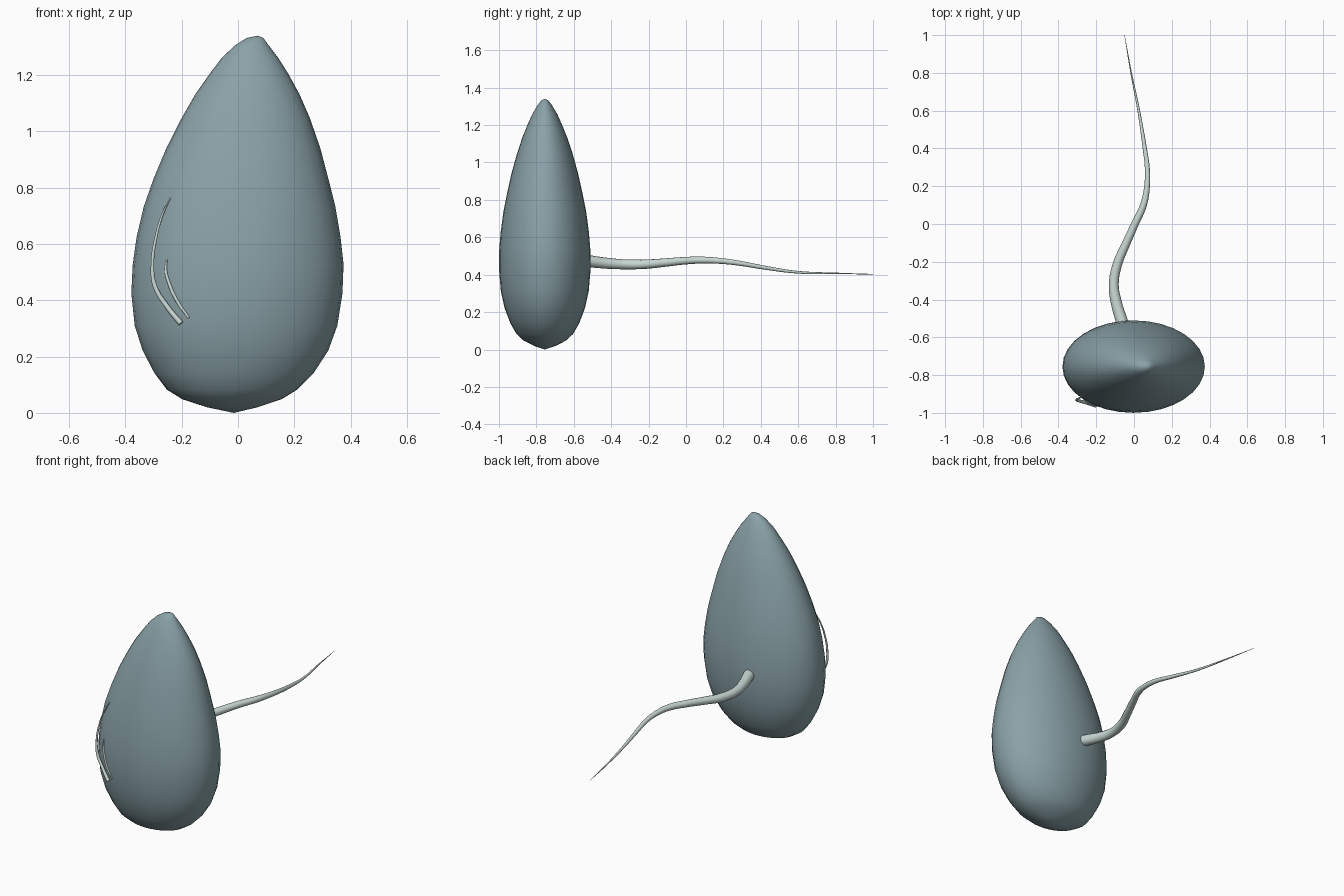
import bpy, bmesh, math

if "Cube" in bpy.data.objects:
    bpy.data.objects.remove(bpy.data.objects["Cube"])


def material(name, color):
    m = bpy.data.materials.new(name)
    m.diffuse_color = (*color, 1.0)
    m.use_nodes = True
    m.node_tree.nodes["Principled BSDF"].inputs["Base Color"].default_value = m.diffuse_color
    return m


BODY = material("blue grey", (0.254, 0.362, 0.392))
PALE = material("pale grey", (0.58, 0.68, 0.65))

CY, DEPTH = -0.755, 0.652   # body centre in y, depth to width ratio

# Egg-shaped body: height, left edge, right edge of each ring
RINGS = [
    (0.02, -0.11, 0.07), (0.048, -0.197, 0.154), (0.083, -0.253, 0.211),
    (0.14, -0.296, 0.268), (0.222, -0.339, 0.321), (0.31, -0.367, 0.353),
    (0.424, -0.379, 0.371), (0.527, -0.374, 0.375), (0.626, -0.36, 0.364),
    (0.732, -0.335, 0.346), (0.832, -0.30, 0.321), (0.942, -0.254, 0.292),
    (1.048, -0.2, 0.255), (1.133, -0.151, 0.218), (1.204, -0.101, 0.179),
    (1.261, -0.058, 0.143), (1.307, -0.009, 0.108), (1.332, 0.031, 0.09),
]
SIDES = 32


def front_y(x, z):
    """Depth of the body's front surface at x, z."""
    for (z0, l0, r0), (z1, l1, r1) in zip(RINGS, RINGS[1:]):
        if z0 <= z <= z1:
            t = (z - z0) / (z1 - z0)
            left, right = l0 + t * (l1 - l0), r0 + t * (r1 - r0)
            half = (right - left) / 2
            u = (x - (left + right) / 2) / half
            return CY - half * DEPTH * math.sqrt(max(0, 1 - u * u))
    return CY


def make_body():
    bm = bmesh.new()
    loops = []
    for z, left, right in RINGS:
        c, h = (left + right) / 2, (right - left) / 2
        angles = [2 * math.pi * i / SIDES for i in range(SIDES)]
        loops.append([bm.verts.new((c + h * math.cos(a),
                                    CY + h * DEPTH * math.sin(a), z)) for a in angles])
    bottom = bm.verts.new((-0.015, CY, 0.0))
    top = bm.verts.new((0.07, CY, 1.34))
    for i in range(SIDES):
        j = (i + 1) % SIDES
        for a, b in zip(loops, loops[1:]):
            bm.faces.new((a[i], a[j], b[j], b[i]))
        bm.faces.new((bottom, loops[0][j], loops[0][i]))
        bm.faces.new((top, loops[-1][i], loops[-1][j]))
    for f in bm.faces:
        f.smooth = True
    mesh = bpy.data.meshes.new("body")
    bm.to_mesh(mesh)
    bm.free()
    mesh.materials.append(BODY)
    bpy.context.collection.objects.link(bpy.data.objects.new("body", mesh))


def make_tube(name, points):
    """Tapered smooth tube through (x, y, z, radius) points."""
    curve = bpy.data.curves.new(name, "CURVE")
    curve.dimensions = "3D"
    curve.bevel_depth = 1.0
    curve.bevel_resolution = 4
    curve.resolution_u = 6
    curve.use_fill_caps = True
    spline = curve.splines.new("BEZIER")
    spline.bezier_points.add(len(points) - 1)
    for bp, (x, y, z, r) in zip(spline.bezier_points, points):
        bp.co = (x, y, z)
        bp.radius = r
        bp.handle_left_type = bp.handle_right_type = "AUTO"
    curve.materials.append(PALE)
    ob = bpy.data.objects.new(name, curve)
    bpy.context.collection.objects.link(ob)
    bpy.ops.object.select_all(action="DESELECT")
    ob.select_set(True)
    bpy.context.view_layer.objects.active = ob
    bpy.ops.object.convert(target="MESH")
    bpy.ops.object.shade_smooth_by_angle(angle=math.radians(45))


make_body()

# Long wavy tail
make_tube("tail", [
    (-0.063, -0.52, 0.472, 0.032), (-0.095, -0.41, 0.46, 0.029),
    (-0.107, -0.32, 0.455, 0.026), (-0.09, -0.22, 0.456, 0.025),
    (-0.04, -0.1, 0.466, 0.022), (0.005, 0.0, 0.475, 0.020),
    (0.05, 0.1, 0.478, 0.018), (0.069, 0.2, 0.472, 0.015),
    (0.07, 0.3, 0.459, 0.013), (0.057, 0.4, 0.441, 0.011),
    (0.025, 0.6, 0.413, 0.007), (-0.015, 0.8, 0.407, 0.004),
    (-0.05, 1.0, 0.403, 0.001),
])

# Outer whisker arching off the front
make_tube("outer_whisker", [
    (-0.203, -0.962, 0.318, 0.010), (-0.25, -0.947, 0.375, 0.009),
    (-0.295, -0.935, 0.45, 0.008), (-0.304, -0.93, 0.525, 0.006),
    (-0.29, -0.922, 0.63, 0.005), (-0.27, -0.91, 0.70, 0.004),
    (-0.24, -0.897, 0.765, 0.002),
])

# Inner whisker lying on the body surface
make_tube("inner_whisker", [
    (x, front_y(x, z) - 0.001, z, r) for x, z, r in [
        (-0.175, 0.338, 0.004), (-0.215, 0.395, 0.006), (-0.245, 0.46, 0.006),
        (-0.257, 0.51, 0.005), (-0.253, 0.545, 0.003)]
])
